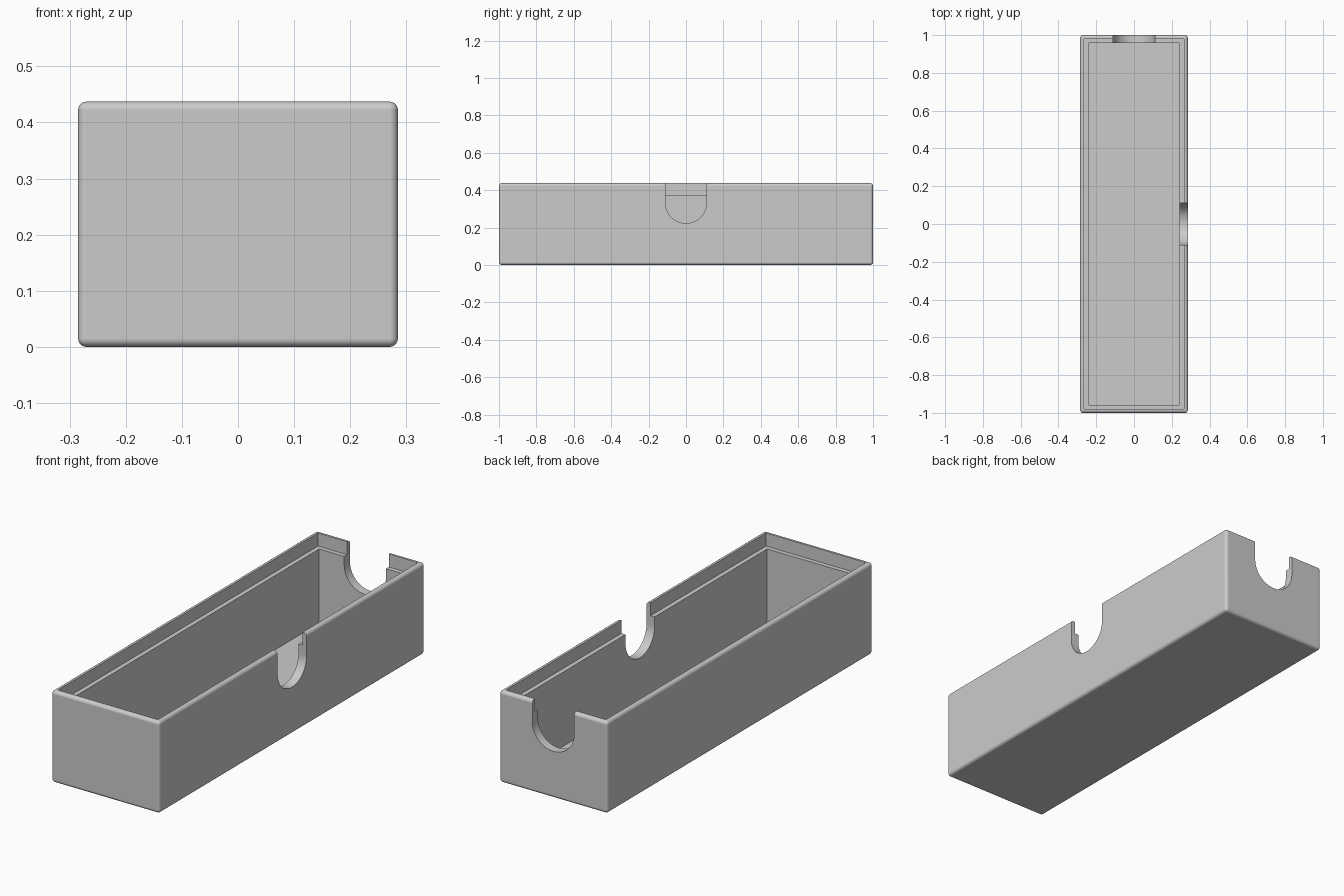
import bpy
import bmesh
from math import pi, cos, sin
from mathutils import Matrix

default = bpy.data.objects.get("Cube")
if default:
    bpy.data.objects.remove(default, do_unlink=True)

# Overall dimensions
WIDTH, LENGTH, HEIGHT = 0.57, 2.0, 0.437
STEP = 0.0215            # thickness of the thin upper lip and of the floor
LEDGE_Z = 0.375
NOTCH_R, NOTCH_Z = 0.11, 0.333

grey = bpy.data.materials.new("light grey")
grey.use_nodes = True
colour = (0.6, 0.6, 0.6, 1.0)
grey.diffuse_color = colour
grey.node_tree.nodes["Principled BSDF"].inputs["Base Color"].default_value = colour


def make_object(name, bm):
    bmesh.ops.recalc_face_normals(bm, faces=bm.faces)
    mesh = bpy.data.meshes.new(name)
    bm.to_mesh(mesh)
    bm.free()
    mesh.materials.append(grey)
    obj = bpy.data.objects.new(name, mesh)
    bpy.context.collection.objects.link(obj)
    return obj


def block(name, width, length, bottom, top, radius=0):
    bm = bmesh.new()
    bmesh.ops.create_cube(bm, size=1)
    bmesh.ops.scale(bm, vec=(width, length, top - bottom), verts=bm.verts)
    bmesh.ops.translate(bm, vec=(0, 0, (top + bottom) / 2), verts=bm.verts)
    if radius:
        bmesh.ops.bevel(bm, geom=bm.edges[:], offset=radius, segments=6,
                        profile=0.5, affect='EDGES')
    return make_object(name, bm)


def notch(name, distance, turn):
    """U-shaped cutter through the back wall, turned about z."""
    bm = bmesh.new()
    steps = 32
    outline = [(NOTCH_R * cos(pi + pi * i / steps),
                NOTCH_Z + NOTCH_R * sin(pi + pi * i / steps))
               for i in range(steps + 1)]
    outline += [(NOTCH_R, 0.6), (-NOTCH_R, 0.6)]
    face = bm.faces.new([bm.verts.new((x, distance - 0.1, z)) for x, z in outline])
    extruded = bmesh.ops.extrude_face_region(bm, geom=[face])
    moved = [v for v in extruded["geom"] if isinstance(v, bmesh.types.BMVert)]
    bmesh.ops.translate(bm, vec=(0, 0.2, 0), verts=moved)
    bmesh.ops.transform(bm, matrix=Matrix.Rotation(turn, 4, 'Z'), verts=bm.verts)
    return make_object(name, bm)


# Rounded outer shell
tray = block("open_tray", WIDTH, LENGTH, 0, HEIGHT, radius=0.015)

# Cavity, lid rebate, and finger notches in the back and left walls
cutters = [
    block("cavity_cutter", WIDTH - 4 * STEP, LENGTH - 4 * STEP, STEP, 0.6),
    block("rebate_cutter", WIDTH - 2 * STEP, LENGTH - 2 * STEP, LEDGE_Z, 0.7),
    notch("back_notch_cutter", LENGTH / 2, 0),
    notch("left_notch_cutter", WIDTH / 2, -pi / 2),
]

bpy.ops.object.select_all(action='DESELECT')
tray.select_set(True)
bpy.context.view_layer.objects.active = tray
for cutter in cutters:
    cutter.hide_render = True
    mod = tray.modifiers.new(cutter.name, 'BOOLEAN')
    mod.operation = 'DIFFERENCE'
    mod.solver = 'EXACT'
    mod.object = cutter
    bpy.ops.object.modifier_apply(modifier=mod.name)
    bpy.data.objects.remove(cutter, do_unlink=True)

# Soft rounded edges, flat walls
bpy.ops.object.shade_smooth_by_angle(angle=pi / 6)
normals = tray.modifiers.new("flat_walls", 'WEIGHTED_NORMAL')
normals.keep_sharp = True
